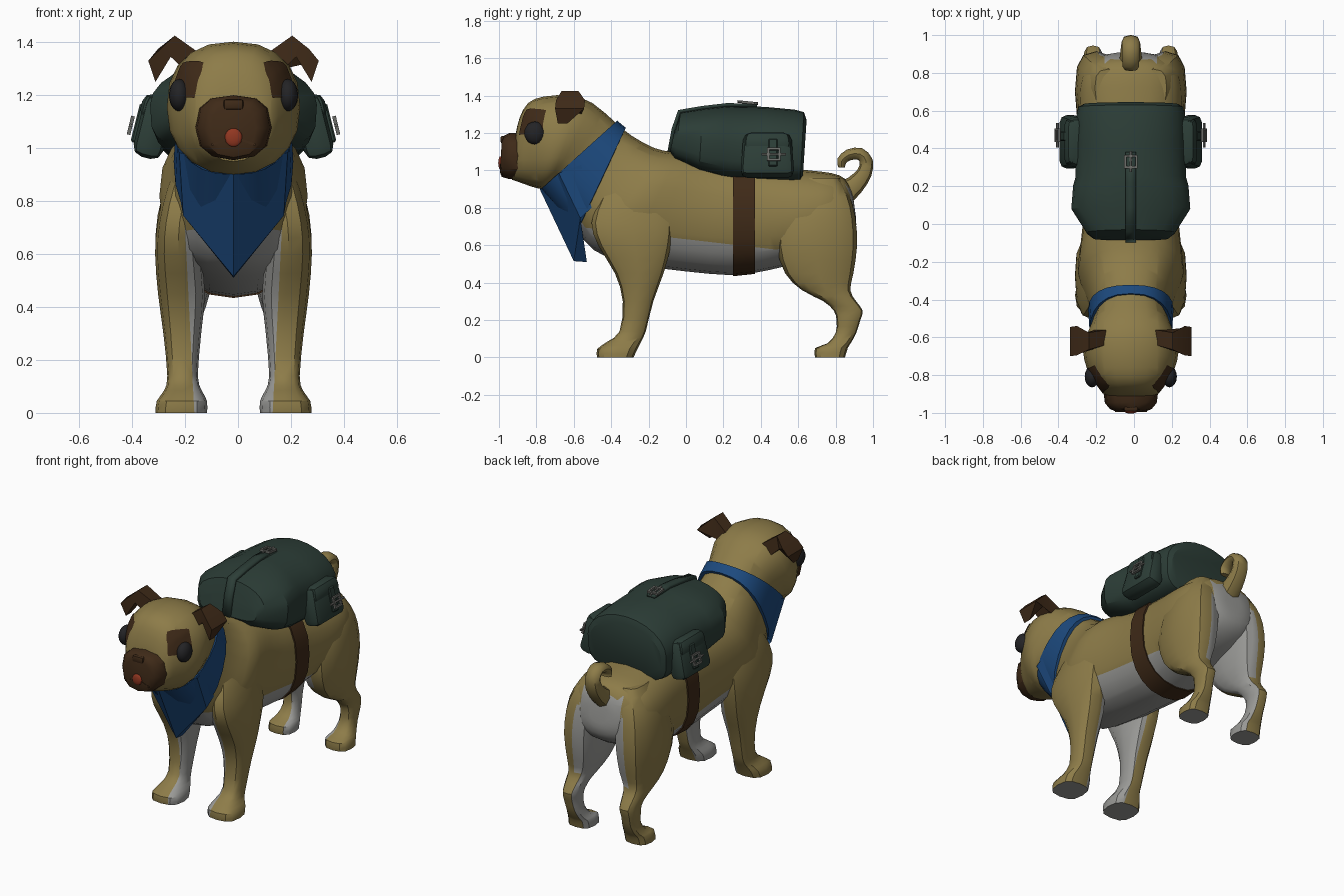
import bpy, bmesh, math
from mathutils import Vector, Matrix

if "Cube" in bpy.data.objects:
    bpy.data.objects.remove(bpy.data.objects["Cube"])

CX = -0.017  # centre line of the animal


def make_mat(name, r, g, b):
    m = bpy.data.materials.new(name)
    m.diffuse_color = (*[(c / 255) ** 2.2 for c in (r, g, b)], 1)
    m.use_nodes = True
    m.node_tree.nodes["Principled BSDF"].inputs["Base Color"].default_value = m.diffuse_color
    return m


TAN = make_mat("tan_fur", 140, 123, 74)
WHITE = make_mat("white_fur", 152, 152, 149)
BROWN = make_mat("dark_brown", 65, 46, 30)
BLUE = make_mat("blue_cloth", 34, 75, 125)
GREEN = make_mat("green_canvas", 48, 64, 58)
BLACK = make_mat("eye_black", 40, 40, 42)
RED = make_mat("tongue_red", 145, 58, 38)
GREY = make_mat("buckle_grey", 105, 106, 102)


def finish(bm, name, mats, rule=None, angle=35):
    bmesh.ops.recalc_face_normals(bm, faces=bm.faces)
    bm.normal_update()
    if rule:
        for f in bm.faces:
            f.material_index = int(rule(f.calc_center_median(), f.normal))
    me = bpy.data.meshes.new(name)
    bm.to_mesh(me)
    bm.free()
    for m in mats:
        me.materials.append(m)
    if angle:
        me.shade_smooth()
        me.set_sharp_from_angle(angle=math.radians(angle))
    ob = bpy.data.objects.new(name, me)
    bpy.context.collection.objects.link(ob)
    return ob


def spline(rings, n):
    # smooth in-between rings
    out = []
    for i in range(len(rings) - 1):
        p = [rings[max(0, min(len(rings) - 1, i + k))] for k in (-1, 0, 1, 2)]
        for j in range(n):
            t = j / n
            out.append([0.5 * (2 * b + (c - a) * t + (2 * a - 5 * b + 4 * c - d) * t * t
                               + (3 * b - a - 3 * c + d) * t ** 3) for a, b, c, d in zip(*p)])
    return out + [list(rings[-1])]


def loft(name, rings, mats, seg=16, power=(2.3, 2.3), sub=2, rule=None, cuts=(), angle=35, caps=True):
    # each ring is (centre, axis u, axis v); power gives the squareness of upper and lower half
    bm = bmesh.new()
    loops = []
    for C, U, V in spline(rings, sub):
        loop = []
        for k in range(seg):
            a = 2 * math.pi * k / seg
            e = 2 / power[math.sin(a) < 0]
            c, s = [math.copysign(abs(q) ** e, q) for q in (math.cos(a), math.sin(a))]
            loop.append(bm.verts.new(C + U * c + V * s))
        loops.append(loop)
    for a, b in zip(loops, loops[1:]):
        for k in range(seg):
            j = (k + 1) % seg
            bm.faces.new((a[k], a[j], b[j], b[k]))
    if caps:
        bm.faces.new(loops[0])
        bm.faces.new(loops[-1])
    for co, no in cuts:
        bmesh.ops.bisect_plane(bm, geom=bm.verts[:] + bm.edges[:] + bm.faces[:],
                               plane_co=co, plane_no=Vector(no).normalized(), dist=0.002)
    return finish(bm, name, mats, rule, angle)


def slices(rows):
    # rows: top y, top z, bottom y, bottom z, half width
    return [(Vector((CX, (a + c) / 2, (b + d) / 2)), Vector((w, 0, 0)),
             Vector((0, (a - c) / 2, (b - d) / 2))) for a, b, c, d, w in rows]


def box(name, loc, size, mat, bevel=0.0, seg=2, taper=1.0):
    bm = bmesh.new()
    bmesh.ops.create_cube(bm, size=1, matrix=Matrix.Translation(loc) @ Matrix.Diagonal((*size, 1)))
    for v in bm.verts:  # narrower top
        if v.co.z > loc[2]:
            v.co.y = loc[1] + (v.co.y - loc[1]) * taper
    if bevel:
        bmesh.ops.bevel(bm, geom=bm.edges[:], offset=bevel, segments=seg, affect='EDGES', profile=0.5)
    return finish(bm, name, [mat])


def ball(name, loc, radii, mat):
    bm = bmesh.new()
    bmesh.ops.create_uvsphere(bm, u_segments=16, v_segments=10, radius=1,
                              matrix=Matrix.Translation(loc) @ Matrix.Diagonal((*radii, 1)))
    return finish(bm, name, [mat], angle=60)


def buckle(name, loc, rot, bar):
    bm = bmesh.new()
    M = Matrix.Translation(loc) @ rot
    bmesh.ops.create_cone(bm, segments=6, radius1=0.007, radius2=0.007, depth=bar, cap_ends=True,
                          matrix=M @ Matrix.Rotation(math.pi / 2, 4, 'X'))
    for side in (-1, 1):
        for off, size in (((side * 0.03, 0, 0), (0.012, 0.07, 0.014)),
                          ((0, side * 0.03, 0), (0.07, 0.012, 0.014))):
            bmesh.ops.create_cube(bm, size=1, matrix=M @ Matrix.Translation(off) @ Matrix.Diagonal((*size, 1)))
    return finish(bm, name, [GREY])


# head, neck and trunk in one skin
def body_rule(c, n):
    x = abs(c.x - CX)
    belly = -0.6 < c.y < 0.95 and (c.z < 0.632 - 0.115 * c.y or (c.y > .5 and n.z < -.4))
    chest = -0.66 < c.y < -0.38 and x < 0.14 and c.z < 0.78
    rump = c.y > 0.82 and x < 0.14 and c.z < 0.92 and n.y > 0.3
    return belly or chest or rump


body = loft("body", slices([
    (-.91, 1.20, -.93, .95, .11), (-.89, 1.28, -.90, .94, .15), (-.845, 1.36, -.83, .915, .19),
    (-.76, 1.395, -.77, .90, .232), (-.62, 1.40, -.74, .91, .252), (-.50, 1.36, -.72, .92, .235),
    (-.37, 1.25, -.70, .88, .197), (-.29, 1.185, -.64, .77, .203), (-.17, 1.12, -.54, .62, .245),
    (-.08, 1.10, -.43, .54, .28), (.02, 1.09, -.22, .49, .265), (.12, 1.07, 0, .46, .25),
    (.24, 1.05, .24, .44, .25), (.38, 1.035, .38, .455, .255), (.52, 1.015, .52, .485, .27),
    (.66, 1.0, .64, .52, .28), (.78, .985, .77, .56, .265), (.85, .955, .86, .61, .21),
    (.885, .89, .905, .67, .13), (.895, .85, .91, .74, .06)]), [TAN, WHITE], 20, (2.4, 2.3), 2, body_rule,
    [((0, 0, .632), (0, .115, 1)), ((CX + .14, 0, 0), (1, 0, 0)), ((CX - .14, 0, 0), (1, 0, 0))])

# muzzle, nose, mouth, tongue
loft("muzzle", slices([(-.89, 1.2, -.89, .955, .145), (-.945, 1.2, -.95, .955, .137),
                       (-.975, 1.185, -.985, .965, .11), (-.985, 1.16, -.995, .99, .085)]),
     [BROWN], 12, (2.7, 2.4), 1)
box("nose", (CX, -.977, 1.165), (.075, .03, .04), BROWN, .01)
for s in (-1, 1):
    ob = box("mouth_line", (0, 0, 0), (.075, .008, .008), BROWN)
    ob.location, ob.rotation_euler = (CX + s * .048, -.991, 1.025), (0, s * .35, 0)
ball("tongue", (CX, -.992, 1.04), (.033, .012, .035), RED)

# legs: z, front y, back y, inner x, outer x
FRONT = [(0, -.475, -.28, .10, .295), (.045, -.475, -.26, .10, .29), (.085, -.42, -.24, .12, .262),
         (.14, -.355, -.215, .135, .25), (.3, -.338, -.175, .122, .265), (.45, -.38, -.12, .108, .285),
         (.6, -.47, -.08, .12, .296), (.72, -.505, -.07, .12, .287), (.85, -.46, -.1, .10, .256),
         (.98, -.38, -.15, .10, .20)]
HIND = [(0, .69, .85, .12, .28), (.05, .69, .865, .12, .275), (.075, .755, .88, .135, .26),
        (.13, .80, .91, .15, .245), (.2, .805, .932, .155, .25), (.25, .79, .945, .15, .25),
        (.3, .735, .91, .14, .258), (.36, .62, .878, .12, .268), (.45, .53, .895, .09, .282),
        (.6, .485, .915, .07, .296), (.75, .51, .905, .06, .286), (.86, .56, .875, .05, .252),
        (.96, .62, .82, .05, .19)]


def front_rule(c, n):
    return (abs(c.x - CX) < .148 + .05 * c.z and c.z < .72) or n.z < -.9


def hind_rule(c, n):
    x = c.x - CX
    inward = n.x * math.copysign(1, x) < -.25 and c.z < .86
    return inward or (abs(x) < .148 and .64 < c.z < .86) or n.z < -.9


for name, rows, rule, top in (("front_leg", FRONT, front_rule, .72), ("hind_leg", HIND, hind_rule, .86)):
    for s in (-1, 1):
        rings = [(Vector((CX + s * (a + b) / 2, (f + k) / 2, z)), Vector(((b - a) / 2, 0, 0)),
                  Vector((0, (k - f) / 2, 0))) for z, f, k, a, b in rows]
        cuts = [((CX + s * .148, 0, 0), (s, 0, -.05 if rule is front_rule else 0)), ((0, 0, top), (0, 0, 1))]
        loft(name, rings, [TAN, WHITE], 12, (2.8, 2.8), 2, rule, cuts)

# curled tail: y, z, radius
path = [(.83, .87, .07), (.905, .925, .052), (.955, .99, .04), (.963, 1.05, .036), (.93, 1.088, .033),
        (.87, 1.083, .03), (.832, 1.05, .026), (.833, 1.015, .018)]
rings = []
for i, (y, z, r) in enumerate(path):
    a, b = path[max(i - 1, 0)], path[min(i + 1, len(path) - 1)]
    rings.append((Vector((CX, y, z)), Vector((.03 + r * .5, 0, 0)),
                  Vector((0, a[1] - b[1], b[0] - a[0])).normalized() * r))
loft("tail", rings, [TAN], 8, (2.3, 2.3), 2, angle=50)

for s in (-1, 1):
    # eyes
    ball("eye", (CX + s * .205, -.808, 1.2), (.039, .057, .061), BLACK)
    # eye patches wrapped over the skin
    bm = bmesh.new()
    turn = Vector((s * .8, -.55, .25)).to_track_quat('Z', 'Y').to_matrix().to_4x4()
    bmesh.ops.create_grid(bm, x_segments=8, y_segments=8, size=.076,
                          matrix=Matrix.Translation((CX + s * .18, -.825, 1.265)) @ turn)
    ob = finish(bm, "eye_patch", [BROWN])
    w = ob.modifiers.new("wrap", 'SHRINKWRAP')
    w.target, w.offset, w.wrap_mode = body, .005, 'ABOVE_SURFACE'
    # folded ears: closed bent section, x, z, front y, back y
    bm = bmesh.new()
    ear = [[bm.verts.new((CX + s * x, y, z)) for y in (f, k)] for x, z, f, k in
           ((.13, 1.36, -.64, -.56), (.222, 1.425, -.665, -.575), (.285, 1.375, -.695, -.54),
            (.322, 1.33, -.70, -.545), (.295, 1.25, -.685, -.635), (.237, 1.345, -.675, -.575),
            (.19, 1.30, -.66, -.56))]
    for a, b in zip(ear, ear[1:] + ear[:1]):
        bm.faces.new((a[0], a[1], b[1], b[0]))
    caps = [bm.faces.new([p[j] for p in ear]) for j in (0, 1)]
    bmesh.ops.triangulate(bm, faces=caps)
    finish(bm, "ear", [BROWN], angle=20)

# neckerchief: wrap around the neck and hanging bib
loft("neck_wrap", slices([(-.375, 1.245, -.765, .895, .20), (-.368, 1.266, -.775, .90, .218),
                          (-.322, 1.228, -.585, .67, .226), (-.335, 1.20, -.565, .69, .19)]),
     [BLUE], 24, (2.4, 2.3), 1, caps=False)
bm = bmesh.new()
top, tip, under = [bm.verts.new(p) for p in ((CX, -.782, .90), (CX, -.60, .515), (CX, -.53, .51))]
for s in (-1, 1):
    p = [bm.verts.new((CX + s * x, y, z)) for x, y, z in
         ((.205, -.68, .985), (.19, -.565, .745), (.22, -.56, 1.03), (.20, -.505, .80))]
    bm.faces.new((top, p[0], p[1], tip))
    bm.faces.new((p[0], p[2], p[3], p[1]))
    bm.faces.new((tip, p[1], under))
finish(bm, "neckerchief_bib", [BLUE], angle=0)

# girth strap
loft("girth_strap", slices([(.25, 1.04, .25, .45, .24), (.25, 1.06, .25, .434, .258),
                            (.37, 1.05, .37, .447, .263), (.37, 1.03, .37, .46, .245)]),
     [BROWN], 20, (2.4, 2.3), 1, caps=False)

# backpack, round above and square below
loft("pack", slices([(-.06, 1.22, -.085, 1.10, .20), (-.03, 1.31, -.06, 1.06, .235),
                     (.09, 1.33, .07, 1.0, .315), (.22, 1.345, .19, .965, .305),
                     (.26, 1.343, .24, .955, .292), (.42, 1.34, .42, .945, .292),
                     (.58, 1.325, .57, .937, .287), (.63, 1.312, .61, .94, .277),
                     (.645, 1.27, .625, .97, .25)]), [GREEN], 24, (2, 4), 1, angle=25)
# leaning side pockets
for s in (-1, 1):
    lean = Matrix.Translation((CX + s * .302, .435, 1.08)) @ Matrix.Rotation(math.radians(-14 * s), 4, 'Y')
    for ob in (box("side_pocket", (0, 0, 0), (.115, .29, .24), GREEN, .04, taper=.88),
               box("pocket_flap", (0, 0, .07), (.13, .26, .10), GREEN, .035, taper=.9),
               box("pocket_strap", (s * .06, .03, 0), (.022, .05, .15), GREEN, .006, 1),
               buckle("pocket_buckle", (s * .085, .035, -.015), Matrix.Rotation(math.pi / 2, 4, 'Y'), .13)):
        ob.matrix_world = lean

# top strap following the lid, with buckle
strap = [(-.09, 1.10), (-.068, 1.22), (-.036, 1.316), (.09, 1.336), (.22, 1.351), (.38, 1.347)]
bm = bmesh.new()
rows = [[bm.verts.new((CX + x, y, z)) for x in (-.027, .027)] for y, z in strap]
for a, b in zip(rows, rows[1:]):
    bm.faces.new((a[0], a[1], b[1], b[0]))
ob = finish(bm, "top_strap", [GREEN], angle=20)
m = ob.modifiers.new("thick", 'SOLIDIFY')
m.thickness, m.offset = .018, 0
buckle("top_buckle", (CX, .33, 1.363), Matrix.Rotation(-.1, 4, 'X'), .11)
